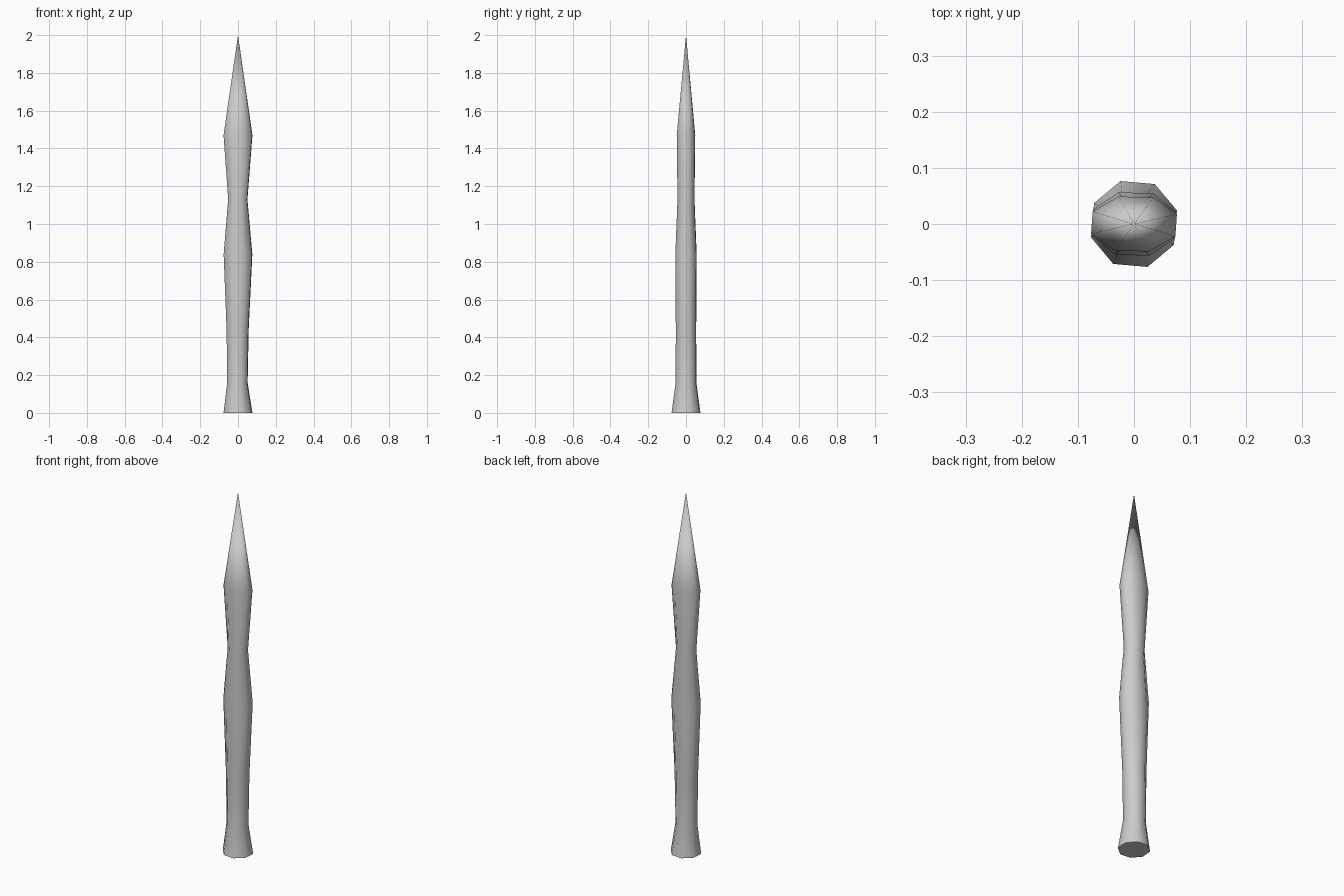
import bpy, bmesh
from math import cos, sin, radians

if "Cube" in bpy.data.objects:
    bpy.data.objects.remove(bpy.data.objects["Cube"])

# Rings from base to blade shoulder: height, half width x, half depth y, twist, x offset
RINGS = [
    (0.00, 0.0765, 0.0765, 17.5, 0.0),
    (0.16, 0.0540, 0.0550, 19.0, -0.003),
    (0.44, 0.0585, 0.0540, 20.0, -0.002),
    (0.84, 0.0760, 0.0565, 20.0, 0.0),
    (1.13, 0.0510, 0.0450, 20.0, -0.001),
    (1.47, 0.0765, 0.0490, 20.0, 0.0),
]
SIDES = 8
TIP_Z = 2.0

bm = bmesh.new()
loops = []
for z, hx, hy, twist, dx in RINGS:
    k = cos(radians(twist))
    angles = [radians(twist + 360 * i / SIDES) for i in range(SIDES)]
    loops.append([bm.verts.new((dx + hx / k * cos(a), hy / k * sin(a), z)) for a in angles])

# Foot cap, sides and pointed blade tip
bm.faces.new(loops[0][::-1])
tip = bm.verts.new((0, 0, TIP_Z))
for i in range(SIDES):
    j = (i + 1) % SIDES
    for lo, hi in zip(loops, loops[1:]):
        bm.faces.new((lo[i], lo[j], hi[j], hi[i]))
    bm.faces.new((loops[-1][i], loops[-1][j], tip))
bmesh.ops.recalc_face_normals(bm, faces=bm.faces)

mesh = bpy.data.meshes.new("pointed_stake")
bm.to_mesh(mesh)
bm.free()
stake = bpy.data.objects.new("pointed_stake", mesh)
bpy.context.collection.objects.link(stake)

# Smooth sides, sharp foot edge
bpy.context.view_layer.objects.active = stake
stake.select_set(True)
bpy.ops.object.shade_smooth_by_angle(angle=radians(65))
